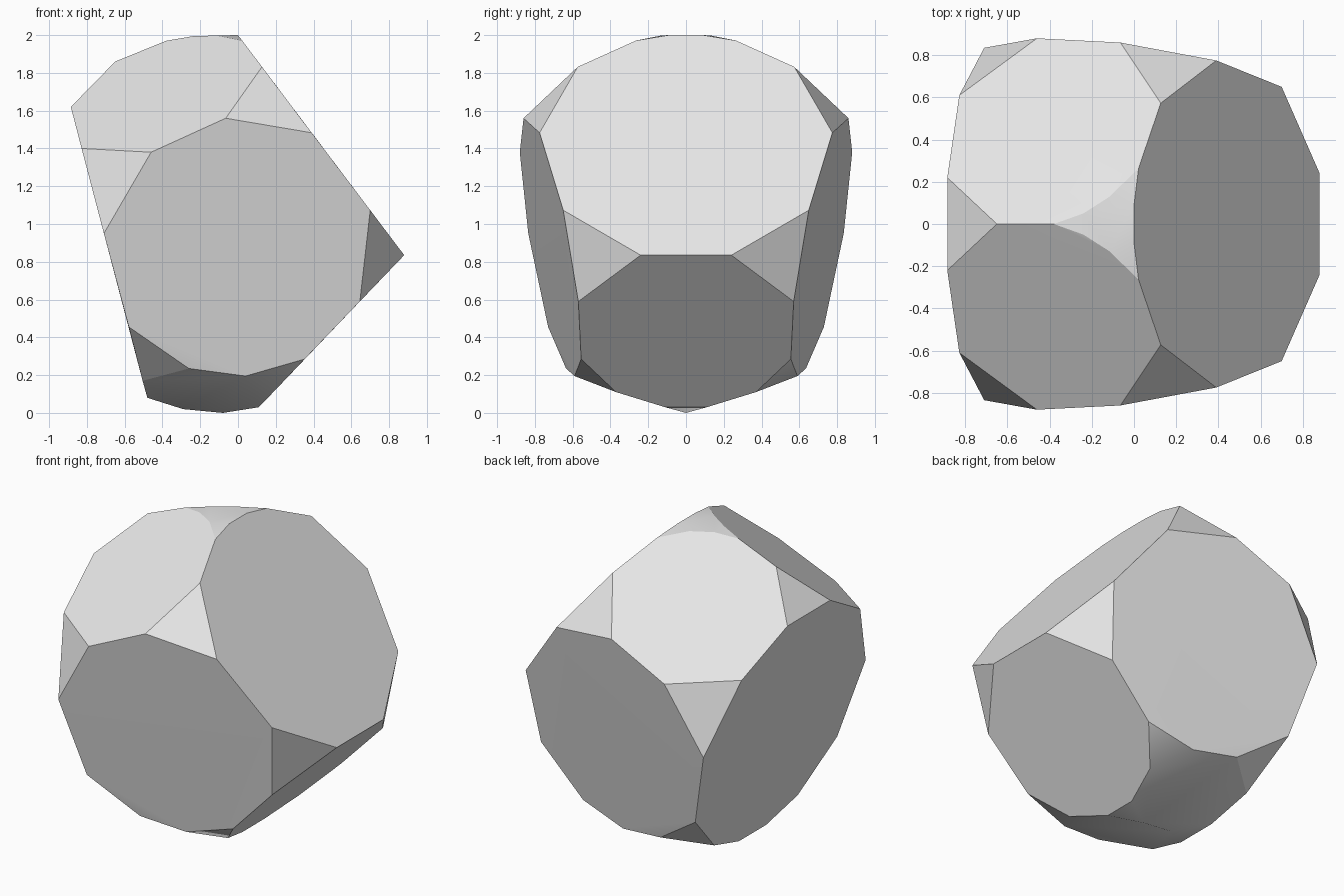
import bpy, bmesh, math

cube = bpy.data.objects.get("Cube")
if cube:
    bpy.data.objects.remove(cube, do_unlink=True)

# Corners of the +y half, grouped by the facet that carries them
upper_right_facet = [(0.88, 0.24, 0.835), (0.70, 0.65, 1.073), (0.39, 0.775, 1.483),
                     (0.127, 0.573, 1.832), (0.022, 0.265, 1.971), (0.0, 0.09, 2.0)]
left_facet = [(-0.885, 0.22, 1.62), (-0.828, 0.61, 1.40), (-0.71, 0.835, 0.95),
              (-0.578, 0.73, 0.455), (-0.505, 0.43, 0.17), (-0.48, 0.14, 0.08)]
lower_right_facet = [(0.645, 0.57, 0.59), (0.353, 0.555, 0.285),
                     (0.187, 0.37, 0.11), (0.11, 0.11, 0.03)]
side_facet = [(-0.46, 0.88, 1.38), (-0.065, 0.86, 1.56),
              (0.04, 0.59, 0.195), (-0.26, 0.635, 0.235)]
top_edge = [(-0.24, 0.05, 1.994), (-0.115, 0.13, 1.998)]
# Corners on the mirror plane: top ridge, then rounded underside
centre_line = [(-0.65, 0, 1.86), (-0.38, 0, 1.97), (-0.08, 0, 0.0), (-0.29, 0, 0.02)]

half = upper_right_facet + left_facet + lower_right_facet + side_facet + top_edge

# Convex solid through the mirrored corners, flat facets merged
bm = bmesh.new()
for x, y, z in half:
    for side in (1, -1):
        bm.verts.new((x, side * y, z))
for point in centre_line:
    bm.verts.new(point)
hull = bmesh.ops.convex_hull(bm, input=bm.verts[:])
loose = [v for v in bm.verts if not v.link_faces]
bmesh.ops.delete(bm, geom=loose, context='VERTS')
bmesh.ops.dissolve_limit(bm, angle_limit=math.radians(4),
                         verts=bm.verts[:], edges=bm.edges[:])
bmesh.ops.recalc_face_normals(bm, faces=bm.faces[:])

mesh = bpy.data.meshes.new("faceted_stone")
bm.to_mesh(mesh)
bm.free()
stone = bpy.data.objects.new("faceted_stone", mesh)
bpy.context.collection.objects.link(stone)

# Single light grey
grey = bpy.data.materials.new("light_grey")
grey.use_nodes = True
colour = (0.8, 0.8, 0.8, 1)
grey.diffuse_color = colour
grey.node_tree.nodes["Principled BSDF"].inputs["Base Color"].default_value = colour
mesh.materials.append(grey)

# Soft underside and crown, sharp facet borders
bpy.ops.object.select_all(action='DESELECT')
stone.select_set(True)
bpy.context.view_layer.objects.active = stone
bpy.ops.object.shade_smooth_by_angle(angle=math.radians(25))
